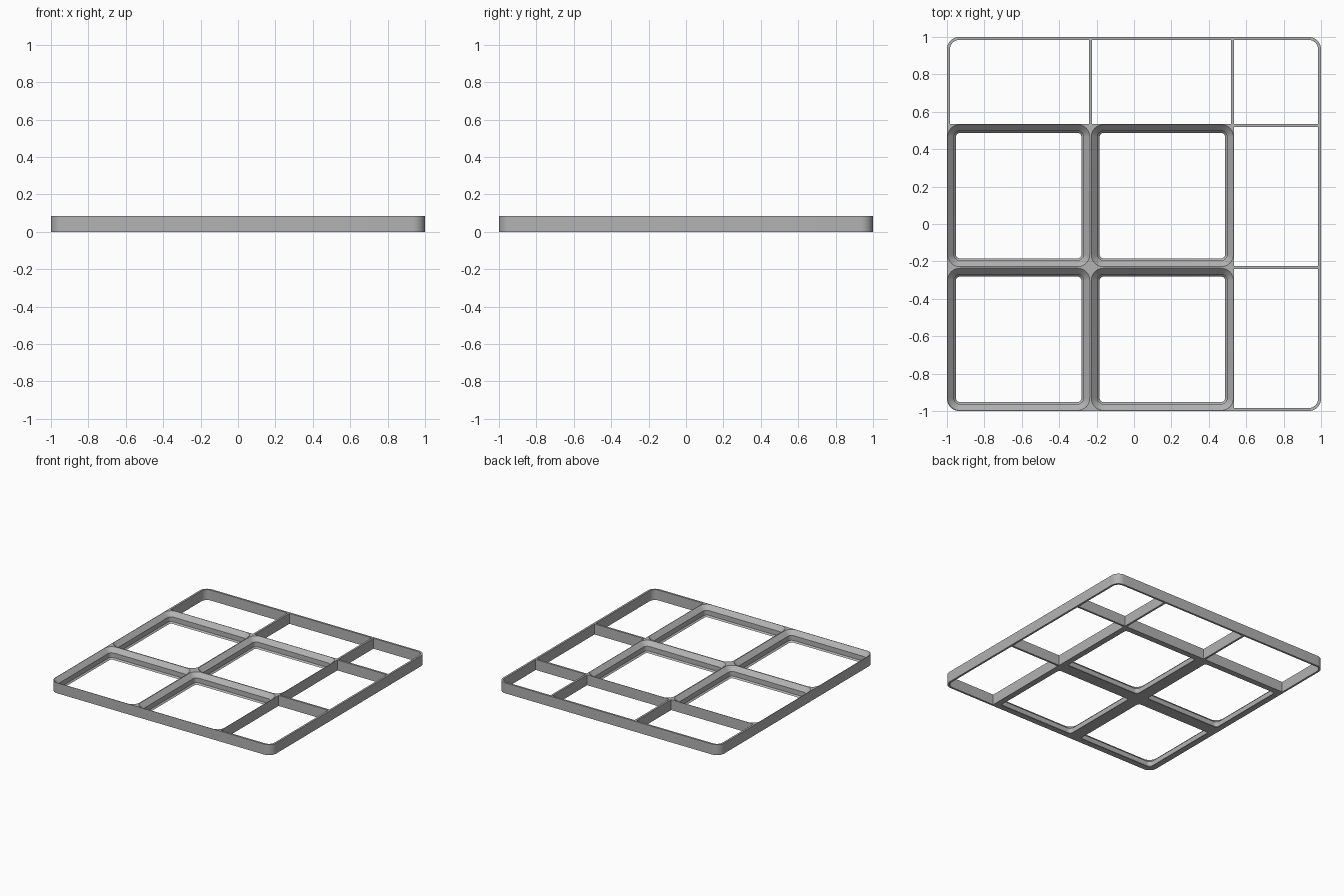
import bpy, bmesh, math

if "Cube" in bpy.data.objects:
    bpy.data.objects.remove(bpy.data.objects["Cube"])

H = 0.085          # plate height
WALL = 0.016       # thin wall thickness
EDGE = 0.535       # where the pocket grid ends
MID = (EDGE - 1) / 2
PITCH = 0.768

grey = bpy.data.materials.new("plain grey")
grey.diffuse_color = (0.45, 0.45, 0.45, 1)
grey.use_nodes = True
grey.node_tree.nodes["Principled BSDF"].inputs["Base Color"].default_value = grey.diffuse_color


def outline(x0, x1, y0, y1, radii, steps=10):
    """Rectangle loop; radii order: front left, front right, back right, back left."""
    corners = [(x0, y0, 1, 1), (x1, y0, -1, 1), (x1, y1, -1, -1), (x0, y1, 1, -1)]
    pts = []
    for i, ((cx, cy, sx, sy), r) in enumerate(zip(corners, radii)):
        if r == 0:
            pts.append((cx, cy))
            continue
        for k in range(steps + 1):
            a = math.pi + math.pi / 2 * (i + k / steps)
            pts.append((cx + sx * r + r * math.cos(a), cy + sy * r + r * math.sin(a)))
    return pts


def loft(bm, layers):
    """Closed solid through stacked (z, loop) layers."""
    rings = [[bm.verts.new((x, y, z)) for x, y in loop] for z, loop in layers]
    n = len(rings[0])
    for a, b in zip(rings, rings[1:]):
        for i in range(n):
            j = (i + 1) % n
            bm.faces.new((a[i], a[j], b[j], b[i]))
    bm.faces.new(rings[0][::-1])
    bm.faces.new(rings[-1])


def make(name, bm):
    mesh = bpy.data.meshes.new(name)
    bm.to_mesh(mesh)
    bm.free()
    mesh.materials.append(grey)
    obj = bpy.data.objects.new(name, mesh)
    bpy.context.collection.objects.link(obj)
    return obj


# Solid plate with rounded corners
bm = bmesh.new()
plate_loop = outline(-1, 1, -1, 1, [0.066] * 4)
loft(bm, [(0, plate_loop), (H, plate_loop)])
plate = make("grid_tray", bm)

bm = bmesh.new()

# Stepped pockets: (z, half size, corner radius), flared past both faces
profile = [(-0.02, 0.335, 0.02), (0, 0.335, 0.02), (0.012, 0.346, 0.031),
           (0.051, 0.346, 0.031), (H, 0.380, 0.065), (H + 0.02, 0.380, 0.065)]
for cx in (MID - PITCH / 2, MID + PITCH / 2):
    for cy in (MID - PITCH / 2, MID + PITCH / 2):
        loft(bm, [(z, outline(cx - h, cx + h, cy - h, cy + h, [r] * 4))
                  for z, h, r in profile])

# Straight open compartments along the back and right side
r = 0.05
lim = 1 - WALL
a, b = MID - WALL / 2, MID + WALL / 2
compartments = [
    (-lim, a, EDGE, lim, (0, 0, 0, r)),
    (b, EDGE - WALL, EDGE, lim, (0, 0, 0, 0)),
    (EDGE, lim, EDGE, lim, (0, 0, r, 0)),
    (EDGE, lim, b, EDGE - WALL, (0, 0, 0, 0)),
    (EDGE, lim, -lim, a, (0, r, 0, 0)),
]
for x0, x1, y0, y1, radii in compartments:
    loop = outline(x0, x1, y0, y1, radii)
    loft(bm, [(-0.02, loop), (H + 0.02, loop)])
cutter = make("opening_cutter", bm)

# Cut all openings and smooth the rounded corners
mod = plate.modifiers.new("openings", 'BOOLEAN')
mod.operation = 'DIFFERENCE'
mod.solver = 'EXACT'
mod.object = cutter
bpy.context.view_layer.objects.active = plate
plate.select_set(True)
bpy.ops.object.modifier_apply(modifier=mod.name)
bpy.data.objects.remove(cutter)
bpy.ops.object.shade_smooth_by_angle(angle=math.radians(30))
